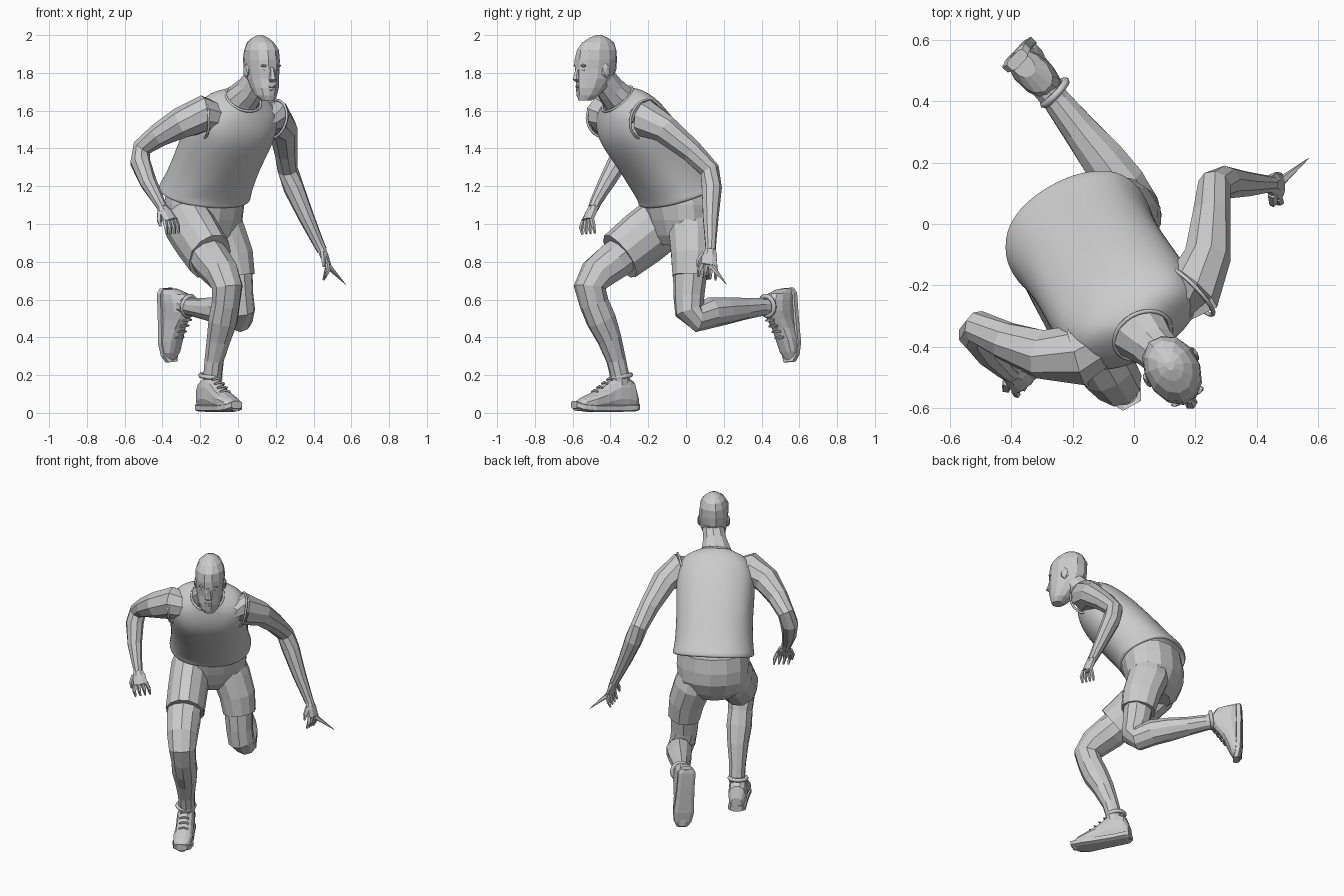
import bpy, bmesh, random
from math import sin, cos, pi, radians
from mathutils import Vector as V

random.seed(4)
Z = V((0, 0, 1))
F = V((0.49, -0.87, 0)).normalized()   # way the body faces
U = V((0.87, 0.49, 0)).normalized()    # body sideways axis (towards +x)


def loft(name, secs, k=9, side=U, normal=None, p=1.0, caps=True, jitter=0.0, smooth=False):
    """Skin rings (centre, side radius, depth radius[, normal]) into one mesh."""
    bm = bmesh.new()
    secs = [(V(s[0]), *s[1:]) for s in secs]
    rings = []
    for i, s in enumerate(secs):
        c, a, b = s[:3]
        n = s[3] if len(s) > 3 else normal
        if n is None:
            lo, hi = max(i - 1, 0), min(i + 1, len(secs) - 1)
            n = secs[hi][0] - secs[lo][0]
        n = n.normalized()
        e = (side - n * side.dot(n)).normalized()
        g = n.cross(e)
        ring = []
        for j in range(k):
            t = 2 * pi * (j + 0.5) / k
            x, y = cos(t), sin(t)
            x, y = (abs(q) ** p * (1 if q > 0 else -1) for q in (x, y))
            r = 1 + random.uniform(-jitter, jitter)
            ring.append(bm.verts.new(c + e * x * a * r + g * y * b * r))
        rings.append(ring)
    for r0, r1 in zip(rings, rings[1:]):
        for j in range(k):
            bm.faces.new((r0[j], r0[(j + 1) % k], r1[(j + 1) % k], r1[j]))
    if caps:
        bm.faces.new(rings[0][::-1])
        bm.faces.new(rings[-1])
    bmesh.ops.recalc_face_normals(bm, faces=bm.faces)
    for f in bm.faces:
        f.smooth = smooth
    me = bpy.data.meshes.new(name)
    bm.to_mesh(me)
    bm.free()
    ob = bpy.data.objects.new(name, me)
    bpy.context.collection.objects.link(ob)
    return ob


def limb(name, pts, k=9, side=U, flat=1.0):
    return loft(name, [(q[:3], q[3], q[3] * flat) for q in pts], k, side, jitter=0.03)


def band(name, c, n, r, thick):
    bpy.ops.mesh.primitive_torus_add(major_segments=28, minor_segments=6, major_radius=r, minor_radius=thick,
                                     location=c, rotation=n.to_track_quat('Z', 'Y').to_euler())
    bpy.context.object.name = name
    bpy.ops.object.shade_smooth()


def blob(name, c, a, b, h, sub=1):
    bpy.ops.mesh.primitive_ico_sphere_add(subdivisions=sub, radius=1, location=c, rotation=(0, 0, radians(29.4)))
    ob = bpy.context.object
    ob.name = name
    ob.scale = (a, b, h)


# Sleeveless top: leaning sections (forward, z, width, depth, tilt)
def body(s, z, off=0.0):
    return V((-0.18, -0.035, z)) + F * s + U * off


top = [(0.0, 1.15, .24, .19, 20), (.0, 1.155, .252, .202, 20), (.01, 1.175, .25, .202, 21),
       (.03, 1.20, .243, .195, 23), (.085, 1.27, .238, .188, 30), (.15, 1.355, .238, .185, 36),
       (.23, 1.45, .242, .182, 41), (.30, 1.53, .242, .175, 43), (.34, 1.585, .232, .155, 44),
       (.368, 1.63, .195, .125, 44), (.382, 1.655, .13, .10, 43), (.388, 1.665, .10, .09, 42)]
tn = lambda d: Z * cos(radians(d)) + F * sin(radians(d))
jersey = loft("sleeveless_top", [(body(s, z, .05 * s), a, b, tn(d)) for s, z, a, b, d in top],
              22, p=0.87, caps=False, jitter=0.013, smooth=True)
sub = jersey.modifiers.new("smooth", 'SUBSURF')
sub.levels = sub.render_levels = 2

# Neck and upper chest
loft("neck", [(body(.33, 1.60, .015), .12, .10), (body(.385, 1.67, .02), .095, .088),
              (body(.44, 1.715, .035), .075, .078), (body(.50, 1.78, .05), .067, .072),
              (body(.52, 1.84, .05), .065, .072)], 10)
band("neckline", body(.388, 1.662, .02), tn(42), .098, .007)

# Head: (forward, z, half width, half depth)
C = V((.125, -.475, 0))
head = [(.068, 1.655, .036, .036), (.052, 1.68, .058, .06), (.032, 1.72, .072, .086), (.012, 1.77, .082, .106),
        (.004, 1.82, .086, .116), (0, 1.87, .09, .12), (-.003, 1.92, .087, .114),
        (-.01, 1.96, .068, .088), (-.015, 1.985, .042, .052), (-.015, 2.0, .012, .015)]
loft("head", [(C + F * s + Z * z, a, b) for s, z, a, b in head], 12, normal=Z, jitter=0.03)
loft("nose", [(C + F * .11 + Z * 1.83, .012, .012), (C + F * .118 + Z * 1.79, .016, .018),
              (C + F * .122 + Z * 1.765, .023, .022), (C + F * .11 + Z * 1.752, .016, .014)], 6, normal=Z)
for z, s in ((1.728, .106), (1.713, .102)):
    blob("lip", C + F * s + Z * z, .03, .018, .009)
for m in (-1, 1):
    blob("ear", C + U * m * .088 + F * -.01 + Z * 1.81, .012, .028, .04)
    blob("brow", C + U * m * .034 + F * .1 + Z * 1.838, .03, .014, .01)
    blob("eye", C + U * m * .034 + F * .095 + Z * 1.815, .016, .014, .01)

# Arms: x, y, z, radius
limb("right_arm", [(-.08, -.37, 1.55, .075), (-.185, -.43, 1.58, .1), (-.30, -.425, 1.535, .082),
                   (-.42, -.38, 1.47, .064), (-.51, -.335, 1.405, .052), (-.518, -.36, 1.33, .055),
                   (-.475, -.42, 1.22, .045), (-.42, -.475, 1.12, .032), (-.40, -.49, 1.085, .028)], side=F)
limb("left_arm", [(.09, -.28, 1.55, .08), (.195, -.21, 1.56, .1), (.24, -.11, 1.50, .077),
                  (.253, .03, 1.385, .062), (.262, .125, 1.285, .055), (.295, .135, 1.19, .055),
                  (.365, .13, 1.03, .042), (.43, .13, .89, .03), (.445, .13, .86, .028)])
band("right_armhole", V((-.185, -.425, 1.56)), V((-.9, -.28, -.05)), .104, .007)
band("left_armhole", V((.185, -.22, 1.555)), V((.7, .68, -.2)), .104, .007)


# Hands: palm, four bent fingers and a thumb
def hand(name, w, d, s, curl, spike=None):
    w, d = V(w), V(d).normalized()
    s = V(s)
    s = (s - d * s.dot(d)).normalized()
    n = d.cross(s) * curl
    loft(name + "_palm", [(w - d * .01, .028, .025), (w + d * .03, .042, .024), (w + d * .085, .045, .018)], 8, s)
    for i in range(4):
        o = -.034 + i * .023
        b = w + d * .078 + s * o
        m = b + d * .038 + n * (.008 + .006 * i) + s * o * .3
        limb(name + "_finger", [(*b, .013), (*m, .012), (*(m + d * .028 + n * .026), .006)], 5, s)
    b = w + d * .02 - s * .03
    limb(name + "_thumb", [(*b, .016), (*(b + d * .04 - s * .024 + n * .012), .014),
                           (*(b + d * .072 - s * .028 + n * .025), .006)], 5, n)
    if spike:
        limb(name + "_long_finger", [(*(w + d * .07), .018), (*(w + d * .09 + s * .02), .016), (*spike, .001)], 5, s)


hand("right_hand", (-.40, -.49, 1.085), (.5, -.4, -.8), U, -1)
hand("left_hand", (.445, .13, .86), (.34, -.12, -.85), (0, 1, 0), -1, (.57, .215, .68))

# Shorts: seat and two legs
loft("shorts_seat", [(body(.01, 1.19), .22, .178), (body(0, 1.10), .225, .182), (body(-.01, 1.02), .22, .172),
                     (body(-.005, .94), .19, .14), (body(0, .89), .13, .10)], 14, normal=Z, jitter=.015)
loft("shorts_right_leg", [((-.28, -.06, 1.07), .11, .12), ((-.265, -.12, 1.01), .122, .15),
                          ((-.21, -.235, .92), .122, .15), ((-.15, -.35, .828), .118, .14),
                          ((-.155, -.34, .836), .105, .125)], 12, jitter=.02)
loft("shorts_left_leg", [((-.10, .02, 1.04), .11, .12), ((-.075, .035, .95), .118, .13),
                         ((-.03, .035, .83), .112, .12), ((-.01, .03, .72), .1, .108),
                         ((-.012, .03, .73), .092, .096)], 12, jitter=.02)

# Bare legs
limb("right_leg", [(-.19, -.28, .88, .10), (-.135, -.385, .80, .105), (-.085, -.47, .735, .095),
                   (-.055, -.51, .665, .084), (-.065, -.485, .58, .078), (-.08, -.45, .49, .08),
                   (-.102, -.405, .39, .066), (-.125, -.37, .28, .052), (-.135, -.35, .19, .05),
                   (-.14, -.34, .10, .045)], 10)
limb("left_leg", [(-.03, .03, .83, .09), (-.01, .022, .72, .09), (0, .015, .62, .083),
                  (.012, .018, .54, .08), (.01, .055, .505, .076), (-.04, .13, .53, .08), (-.10, .21, .54, .074),
                  (-.18, .31, .55, .058), (-.25, .40, .56, .047), (-.30, .46, .565, .047),
                  (-.34, .50, .57, .045)], 10)


# Trainers: upper and sole lofted along the foot
def shoe(name, heel, d, up, L=1.0):
    heel, d = V(heel), V(d).normalized()
    s = d.cross(V(up)).normalized()
    up = s.cross(d)
    d2 = d * L
    upper = [(-.005, .034, .10), (.02, .052, .17), (.06, .057, .195), (.11, .056, .2), (.15, .054, .175),
             (.20, .056, .135), (.26, .06, .105), (.32, .052, .08), (.36, .03, .058)]
    loft(name + "_upper", [(heel + d2 * t + up * h / 2, w, h / 2 - .004) for t, w, h in upper], 12, s, d,
         p=.85, jitter=.04)
    sole = [(-.01, .038, .008), (.015, .056, .002), (.1, .056, 0), (.2, .06, 0), (.27, .066, 0), (.335, .055, .006),
            (.37, .034, .018)]
    loft(name + "_sole", [(heel + d2 * t + up * (.02 + l), w, .02) for t, w, l in sole], 8, s, d, p=.5)
    # collar and laces
    band(name + "_collar", heel + d * .085 + up * .19, (up + d * .15), .052, .013)
    for i in range(4):
        c = heel + d2 * (.155 + i * .03) + up * (.17 - i * .021)
        limb(name + "_lace", [(*(c - s * .03), .006), (*(c + up * .008), .008), (*(c + s * .03), .006)], 5, d)


shoe("right_shoe", (-.188, -.27, .005), F, Z)
shoe("left_shoe", (-.40, .555, .65), V((.02, .02, -.38)), V((.72, -.69, 0)), 1.03)
